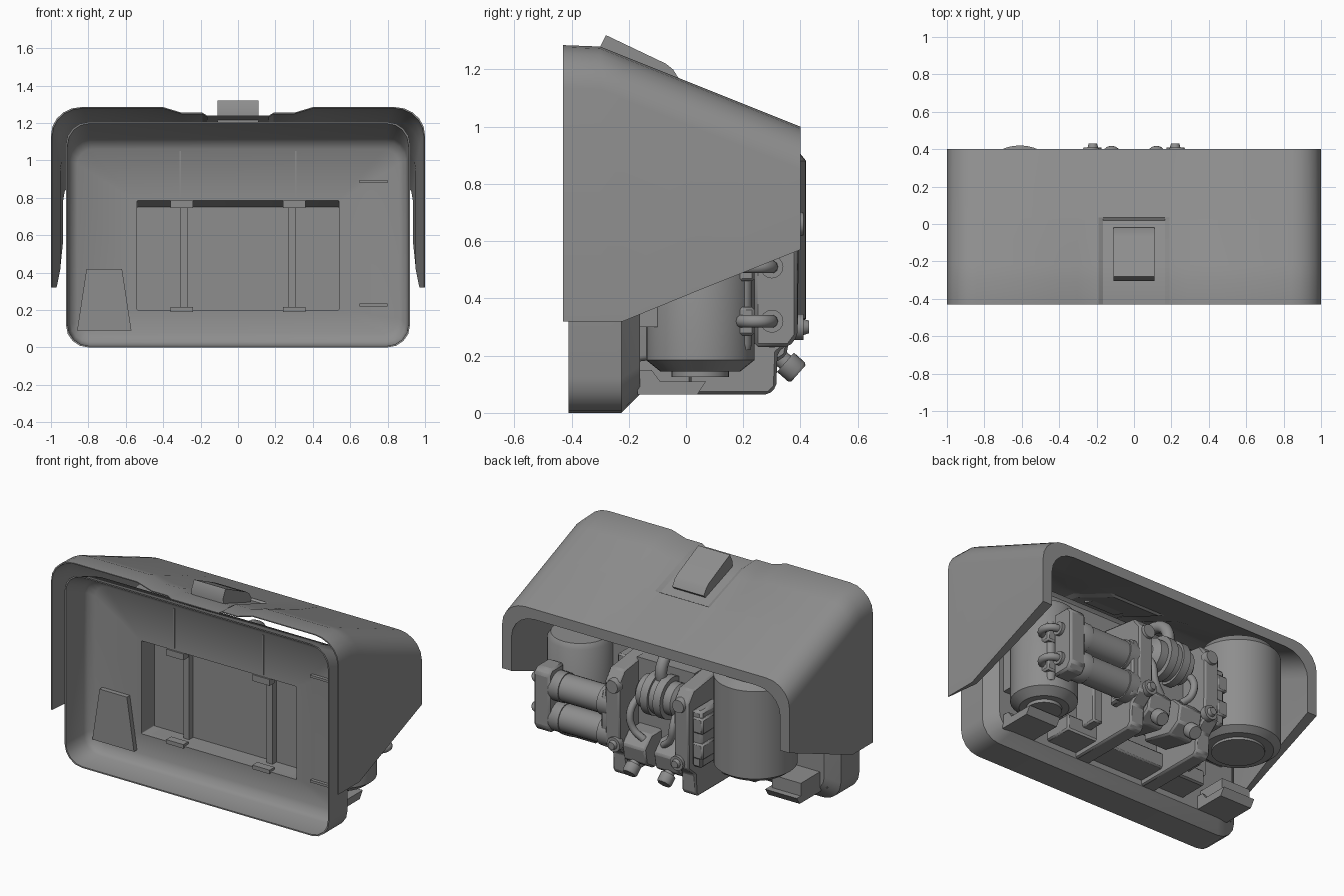
import bpy, bmesh, math
from mathutils import Vector

cube = bpy.data.objects.get("Cube")
if cube:
    bpy.data.objects.remove(cube, do_unlink=True)

grey = bpy.data.materials.new("matte grey")
grey.use_nodes = True
grey.diffuse_color = (0.27, 0.27, 0.27, 1)
for node in grey.node_tree.nodes:
    if node.type == 'BSDF_PRINCIPLED':
        node.inputs["Base Color"].default_value = grey.diffuse_color
        node.inputs["Roughness"].default_value = 0.7


def finish(obj, bevel=0.0, angle=35):
    obj.data.materials.append(grey)
    if bevel:
        mod = obj.modifiers.new("soft edges", 'BEVEL')
        mod.width, mod.segments = bevel, 1
    bpy.ops.object.select_all(action='DESELECT')
    obj.select_set(True)
    bpy.context.view_layer.objects.active = obj
    if obj.type == 'MESH':
        bpy.ops.object.shade_smooth_by_angle(angle=math.radians(angle))
    return obj


def loft(name, rings, bevel=0.0, angle=35):
    """Skin closed rings of equal length and cap both ends."""
    bm = bmesh.new()
    loops = [[bm.verts.new(p) for p in ring] for ring in rings]
    n = len(loops[0])
    for a, b in zip(loops, loops[1:]):
        for i in range(n):
            j = (i + 1) % n
            bm.faces.new((a[i], a[j], b[j], b[i]))
    bm.faces.new(loops[0])
    bm.faces.new(loops[-1])
    bmesh.ops.recalc_face_normals(bm, faces=bm.faces)
    mesh = bpy.data.meshes.new(name)
    bm.to_mesh(mesh)
    bm.free()
    obj = bpy.data.objects.new(name, mesh)
    bpy.context.collection.objects.link(obj)
    return finish(obj, bevel, angle)


def prism(name, profile, x0, x1, bevel=0.0):
    """Extrude a (y, z) profile along x."""
    return loft(name, [[(x, y, z) for y, z in profile] for x in (x0, x1)], bevel)


def box(name, x0, x1, y0, y1, z0, z1, bevel=0.0):
    return prism(name, [(y0, z0), (y1, z0), (y1, z1), (y0, z1)], x0, x1, bevel)


def lathe(name, origin, axis, profile, sides=32):
    """Round part from (distance along axis, radius) pairs."""
    axis = Vector(axis).normalized()
    u = axis.orthogonal().normalized()
    v = axis.cross(u)
    rings = []
    for d, r in profile:
        angles = [2 * math.pi * i / sides for i in range(sides)]
        rings.append([Vector(origin) + axis * d + r * (u * math.cos(t) + v * math.sin(t))
                      for t in angles])
    return loft(name, rings)


def pipe(name, points, radius):
    curve = bpy.data.curves.new(name, 'CURVE')
    curve.dimensions = '3D'
    curve.bevel_depth, curve.bevel_resolution = radius, 3
    curve.resolution_u = 6
    curve.use_fill_caps = True
    spline = curve.splines.new('BEZIER')
    spline.bezier_points.add(len(points) - 1)
    for bp, p in zip(spline.bezier_points, points):
        bp.co = p
        bp.handle_left_type = bp.handle_right_type = 'AUTO'
    obj = bpy.data.objects.new(name, curve)
    bpy.context.collection.objects.link(obj)
    return finish(obj)


# Outer hood: arched cover, open at the front, back and underside
def arch(width, top, bottom, dip, notch):
    half = [(width, bottom)]
    for k in range(6):
        t = k / 5 * math.pi / 2
        half.append((width - 0.16 + 0.16 * math.cos(t), top - 0.15 + 0.15 * math.sin(t)))
    half += [(0.4, top), (0.3, top - dip), (0.19, top - dip), (0.165, top - dip - notch)]
    return half + [(-x, z) for x, z in reversed(half)]


stations = [(-0.43, 1.285, 0.32, 0.03, 0.015, 0.006), (-0.3, 1.28, 0.32, 0.03, 0.015, 0.02),
            (-0.22, 1.248, 0.32, 0.026, 0.015, 0.03), (0.02, 1.152, 0.418, 0.014, 0.014, 0.05),
            (0.035, 1.146, 0.424, 0.014, 0, 0.05), (0.4, 1.0, 0.57, 0, 0, 0.065)]
hood_rings = []
for y, top, bottom, dip, notch, wall in stations:
    outer = arch(1, top, bottom, dip, notch)
    inner = arch(1 - wall, top - wall, bottom, dip, notch)
    hood_rings.append([(x, y, z) for x, z in outer + inner[::-1]])
loft("hood", hood_rings, angle=28)

# Top latch
prism("top_latch", [(-0.30, 1.2), (-0.305, 1.27), (-0.28, 1.32), (-0.07, 1.22),
                    (-0.045, 1.2), (-0.02, 1.16), (-0.05, 1.13)], -0.11, 0.11)


# Back tray: dished panel with a rectangular recess that shows as a hump behind
def rounded(y, w, z0, z1, r):
    pts = []
    corners = [(w - r, z1 - r), (-w + r, z1 - r), (-w + r, z0 + r), (w - r, z0 + r)]
    for q, (cx, cz) in enumerate(corners):
        for k in range(5):
            t = (q + k / 4) * math.pi / 2
            pts.append((cx + r * math.cos(t), y, cz + r * math.sin(t)))
    return pts


loft("tray", [rounded(-0.03, 0.55, 0.2, 0.8, 0.02), rounded(-0.16, 0.56, 0.18, 0.82, 0.02),
              rounded(-0.16, 0.85, 0.065, 1.05, 0.1), rounded(-0.225, 0.92, 0, 1.13, 0.12),
              rounded(-0.41, 0.92, 0, 1.205, 0.12), rounded(-0.41, 0.912, 0.008, 1.197, 0.115),
              rounded(-0.24, 0.905, 0.012, 1.12, 0.11), rounded(-0.215, 0.895, 0.03, 1.1, 0.1),
              rounded(-0.19, 0.86, 0.075, 1.06, 0.08),
              rounded(-0.19, 0.54, 0.2, 0.785, 0.005), rounded(-0.06, 0.54, 0.2, 0.75, 0.005)])

# Recess ribs, clips and seams
for s in (-1, 1):
    box("recess_rib", s * 0.29 - 0.02, s * 0.29 + 0.02, -0.1, -0.05, 0.2, 0.76)
    box("rib_clip_top", s * 0.3 - 0.06, s * 0.3 + 0.06, -0.2, -0.15, 0.745, 0.785)
    box("rib_clip_bottom", s * 0.3 - 0.06, s * 0.3 + 0.06, -0.2, -0.15, 0.19, 0.215)
    box("tray_seam", s * 0.31 - 0.004, s * 0.31 + 0.004, -0.194, -0.185, 0.8, 1.05)
loft("tray_pad", [[(x, y, z) for x, z in ((-0.86, 0.09), (-0.57, 0.09), (-0.62, 0.42),
                                          (-0.81, 0.42))] for y in (-0.22, -0.18)])
for z in (0.22, 0.88):
    box("tray_tab", 0.65, 0.8, -0.21, -0.18, z, z + 0.015)

# Tanks, mounts and feet
lathe("large_tank", (-0.61, 0.18, 0), (0, 0, 1),
      [(0.285, 0.15), (0.3, 0.15), (0.3, 0.2), (0.33, 0.24), (0.88, 0.24), (0.93, 0.2)], 40)
lathe("small_tank", (0.7, 0.05, 0), (0, 0, 1),
      [(0.125, 0.1), (0.145, 0.1), (0.145, 0.14), (0.185, 0.19), (0.72, 0.19), (0.75, 0.17)])
for s in (-1, 1):
    prism("tank_foot", [(-0.17, 0.065), (0.04, 0.065), (0.07, 0.11), (-0.09, 0.11),
                        (-0.12, 0.15), (-0.17, 0.15)], s * 0.82, s * 0.6)
box("large_tank_foot_block", -0.82, -0.62, -0.17, 0.03, 0.07, 0.19)
box("large_tank_mount", -0.77, -0.57, -0.17, 0.1, 0.4, 0.8)
box("small_tank_mount", 0.58, 0.82, -0.17, -0.1, 0.3, 0.72)

# Central frame: side plates, core and cross members
plate = [(-0.17, 0.065), (0.29, 0.065), (0.315, 0.09), (0.32, 0.21), (0.39, 0.27),
         (0.395, 0.68), (0.34, 0.75), (-0.04, 0.8), (-0.04, 0.18), (-0.17, 0.18)]
for s in (-1, 1):
    prism("side_plate", plate, s * 0.19, s * 0.29, 0.01)
    lathe("plate_bolt", (s * 0.23, 0.37, 0.66), (0, 1, 0), [(0, 0.048), (0.04, 0.04)], 16)
    lathe("lower_plate_bolt", (s * 0.22, 0.37, 0.3), (0, 1, 0),
          [(0, 0.045), (0.04, 0.045), (0.04, 0.028), (0.06, 0.022)], 16)
    # Sloped foot blocks with angled screws
    prism("screw_block", [(0.05, 0.2), (0.27, 0.15), (0.35, 0.2), (0.37, 0.3), (0.3, 0.37),
                          (0.05, 0.37)], s * 0.03, s * 0.19, 0.01)
    lathe("angled_screw", (s * 0.12, 0.31, 0.21), (0, 0.75, -0.66),
          [(0, 0.03), (0.05, 0.03), (0.05, 0.045), (0.1, 0.045), (0.11, 0.038)], 16)
    pipe("core_hose", [(s * 0.13, 0.25, 0.6), (s * 0.15, 0.34, 0.5), (s * 0.13, 0.34, 0.4),
                       (s * 0.07, 0.32, 0.34)], 0.022)
    box("inner_rail", s * 0.36 - 0.035, s * 0.36 + 0.035, -0.04, 0.12, 0.15, 0.72, 0.01)
box("core_block", -0.2, 0.2, -0.04, 0.2, 0.3, 0.78)
box("lower_cross_member", -0.5, 0.5, -0.17, 0.02, 0.1, 0.2, 0.01)

# Round pump with stepped rings and a feed pipe
lathe("pump", (-0.02, 0.26, 0.62), (1, 0, 0),
      [(-0.15, 0.06), (-0.12, 0.1), (-0.07, 0.1), (-0.07, 0.13), (-0.02, 0.13), (-0.02, 0.115),
       (0.02, 0.115), (0.02, 0.13), (0.07, 0.13), (0.07, 0.1), (0.12, 0.1), (0.15, 0.06)])
pipe("feed_pipe", [(-0.02, 0.27, 0.7), (-0.02, 0.27, 0.8), (-0.02, 0.2, 0.87),
                   (-0.02, 0.05, 0.88), (-0.02, -0.17, 0.88)], 0.035)

# Control box beside the large tank
box("control_box", -0.36, -0.29, 0.16, 0.36, 0.28, 0.64, 0.015)
for z in (0.34, 0.5):
    box("control_panel", -0.375, -0.3, 0.24, 0.37, z, z + 0.1, 0.01)

# Twin horizontal cylinders with end brackets and looped pipes
for z in (0.32, 0.51):
    lathe("twin_cylinder", (0, 0.3, z), (1, 0, 0),
          [(0.25, 0.07), (0.28, 0.092), (0.35, 0.092), (0.35, 0.084), (0.62, 0.084),
           (0.62, 0.09), (0.69, 0.09), (0.72, 0.07)], 24)
    lathe("pipe_collar", (0.78, 0.3, z), (1, 0, 0), [(0, 0.04), (0.03, 0.04)], 16)
    pipe("looped_pipe", [(0.78, 0.3, z), (0.84, 0.29, z), (0.865, 0.25, z),
                         (0.84, 0.2, z), (0.78, 0.19, z)], 0.023)
prism("end_bracket", [(0.24, 0.23), (0.36, 0.23), (0.39, 0.27), (0.39, 0.6), (0.36, 0.63),
                      (0.24, 0.63)], 0.68, 0.79, 0.012)
prism("inner_bracket", [(0.18, 0.24), (0.36, 0.24), (0.38, 0.28), (0.38, 0.56), (0.36, 0.6),
                        (0.18, 0.6)], 0.27, 0.33, 0.012)
lathe("manifold_tube", (0.78, 0.2, 0), (0, 0, 1),
      [(0.22, 0.025), (0.24, 0.03), (0.58, 0.03), (0.6, 0.025)], 16)
for z in (0.27, 0.46):
    box("manifold_clamp", 0.7, 0.83, 0.14, 0.24, z, z + 0.1, 0.01)
